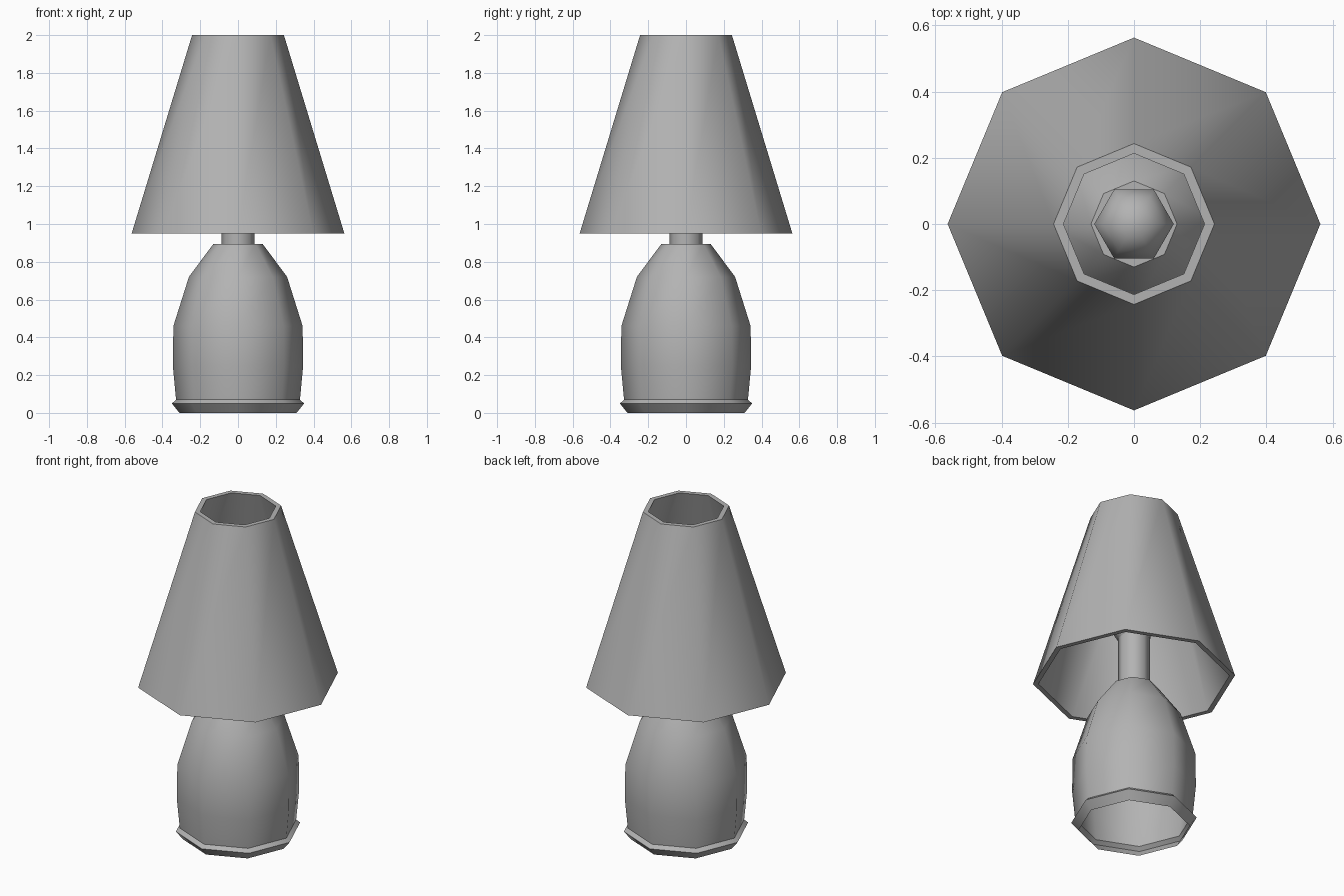
import bpy, bmesh, math

cube = bpy.data.objects.get("Cube")
if cube:
    bpy.data.objects.remove(cube, do_unlink=True)

grey = bpy.data.materials.new("plain_grey")
grey.use_nodes = True
COLOUR = (0.45, 0.45, 0.45, 1)
grey.diffuse_color = COLOUR
grey.node_tree.nodes["Principled BSDF"].inputs["Base Color"].default_value = COLOUR


def lathe(name, profile, sides, closed=False, cap_top=False, smooth=50):
    """Turn a (radius, height) profile into a faceted, smooth-shaded part."""
    bm = bmesh.new()
    rings = []
    for r, z in profile:
        angles = [math.tau * i / sides for i in range(sides)]
        rings.append([bm.verts.new((r * math.cos(a), r * math.sin(a), z)) for a in angles])
    pairs = list(zip(rings, rings[1:]))
    if closed:
        pairs.append((rings[-1], rings[0]))
    for low, high in pairs:
        for i in range(sides):
            j = (i + 1) % sides
            bm.faces.new((low[i], low[j], high[j], high[i]))
    if cap_top:
        bm.faces.new(rings[-1])
    mesh = bpy.data.meshes.new(name)
    bm.to_mesh(mesh)
    bm.free()
    mesh.materials.append(grey)
    obj = bpy.data.objects.new(name, mesh)
    bpy.context.collection.objects.link(obj)
    bpy.ops.object.select_all(action="DESELECT")
    obj.select_set(True)
    bpy.context.view_layer.objects.active = obj
    bpy.ops.object.shade_smooth_by_angle(angle=math.radians(smooth))
    return obj


# Hollow body with a flared foot, open underneath
lathe("lamp_body", [(0.31, 0), (0.35, 0.05), (0.328, 0.07), (0.345, 0.25),
                    (0.342, 0.46), (0.26, 0.72), (0.13, 0.895)], 8, cap_top=True)

# Neck carrying the bulb
lathe("neck", [(0.088, 0.89), (0.088, 1.22)], 8, cap_top=True)

# Six-sided bulb
lathe("bulb", [(0.085, 1.2), (0.12, 1.26), (0.12, 1.38), (0.093, 1.44), (0.045, 1.48)],
      6, cap_top=True, smooth=62)

# Shade: outer wall, top rim, inner wall and bottom rim
lathe("lamp_shade", [(0.563, 0.95), (0.243, 2), (0.213, 2), (0.533, 0.95)], 8, closed=True)
